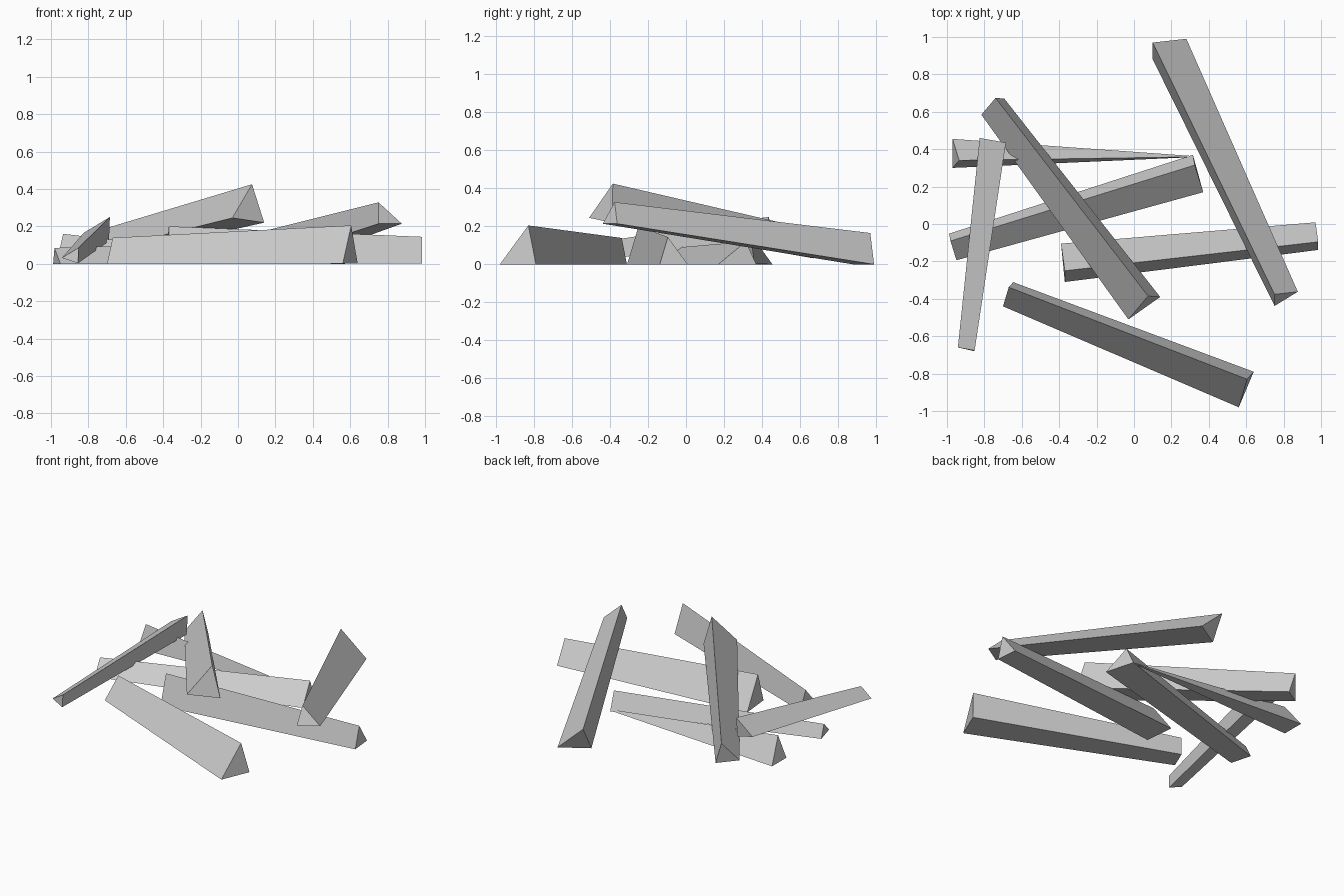
import bpy
import bmesh
from mathutils import Vector

cube = bpy.data.objects.get("Cube")
if cube:
    bpy.data.objects.remove(cube, do_unlink=True)

# Single flat grey
grey = bpy.data.materials.new("plain_grey")
grey.use_nodes = True
colour = (0.6, 0.6, 0.6, 1)
grey.diffuse_color = colour
grey.node_tree.nodes["Principled BSDF"].inputs["Base Color"].default_value = colour


def splinter(name, wide_end, far_centre, taper):
    """Three-sided bar: a wide end triangle, shrunk by taper around far_centre."""
    wide = [Vector(corner) for corner in wide_end]
    middle = sum(wide, Vector()) / len(wide)
    narrow = [Vector(far_centre) + (corner - middle) * taper for corner in wide]

    bm = bmesh.new()
    near = [bm.verts.new(corner) for corner in wide]
    far = [bm.verts.new(corner) for corner in narrow]
    bm.faces.new(near)
    bm.faces.new(far)
    for i in range(len(near)):
        j = i - 1
        bm.faces.new((near[j], near[i], far[i], far[j]))
    bmesh.ops.recalc_face_normals(bm, faces=bm.faces)

    mesh = bpy.data.meshes.new(name)
    bm.to_mesh(mesh)
    bm.free()
    mesh.materials.append(grey)
    obj = bpy.data.objects.new(name, mesh)
    bpy.context.collection.objects.link(obj)
    return obj


# Bars lying flat on the ground
splinter("front_bar",
         [(.56, -.98, 0), (.64, -.79, 0), (.605, -.83, .205)],
         (-.672, -.363, .046), .68)
splinter("right_bar",
         [(-.39, -.105, 0), (-.37, -.31, 0), (-.37, -.25, .2)],
         (.98, -.075, .048), .72)
splinter("low_middle_bar",
         [(.37, .17, 0), (.315, .37, 0), (.325, .315, .12)],
         (-.973, -.112, .028), .71)
splinter("pointed_back_bar",
         [(-.97, .455, 0), (-.97, .3, 0), (-.935, .34, .16)],
         (.3, .36, .005), .05)

# Bars leaning on the others
splinter("top_diagonal_bar",
         [(-.03, -.51, .245), (.14, -.39, .22), (.075, -.385, .425)],
         (-.75, .643, .087), .72)
splinter("left_leaning_bar",
         [(-.825, .46, .165), (-.685, .435, .25), (-.69, .43, .12)],
         (-.883, -.672, .04), .64)
splinter("back_leaning_bar",
         [(.1, .97, .165), (.28, .99, 0), (.1, .88, 0)],
         (.793, -.392, .252), .69)
